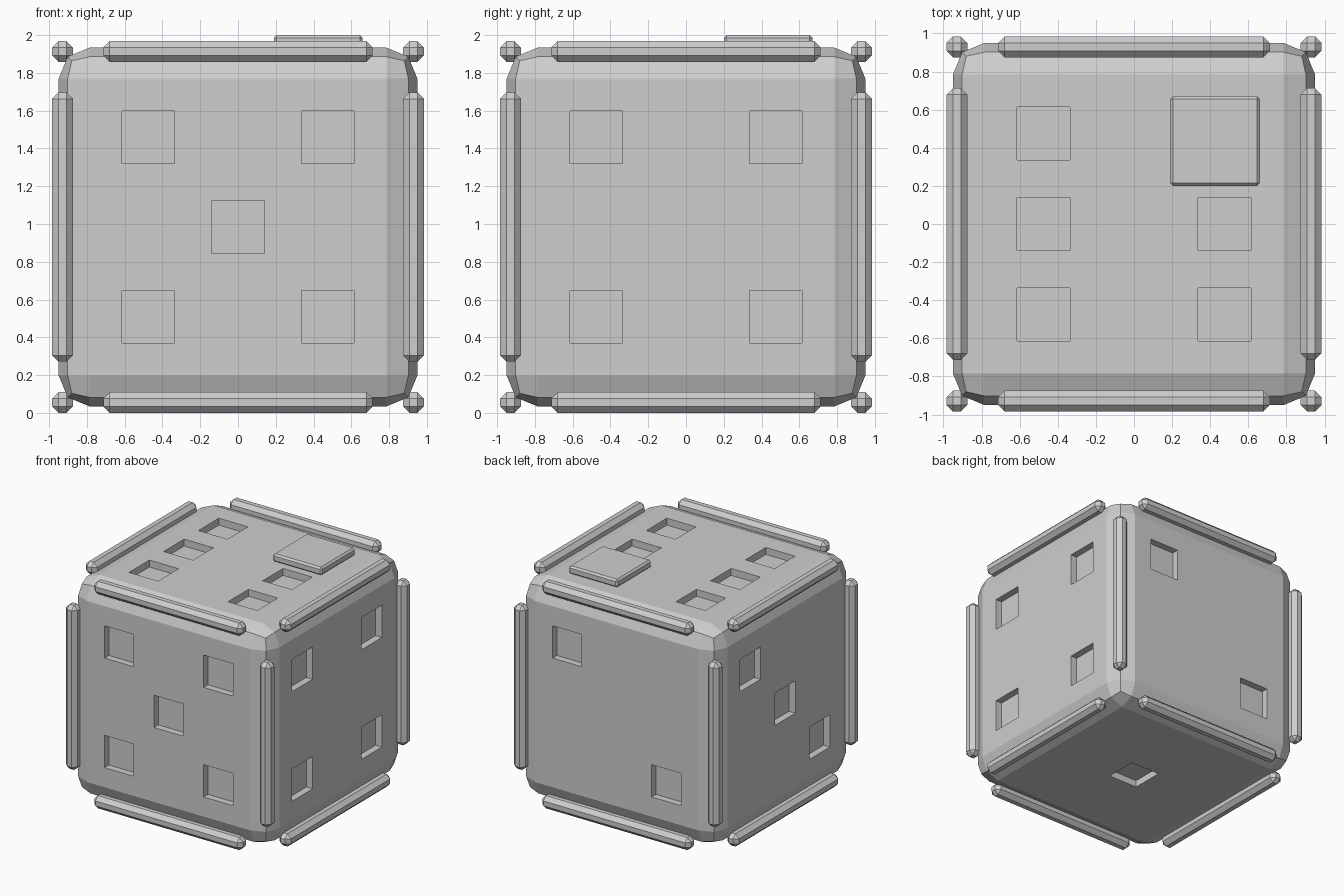
import bpy
import bmesh
from itertools import product
from mathutils import Matrix, Vector

CENTRE = Vector((0, 0, 0.984))
BODY_HALF = 0.95
ROD_HALF = 0.055
ROD_LENGTH = 1.426
ROD_OFFSET = 0.929
PIP = 0.28
PIP_DEPTH = 0.06
SPREAD = 0.475

default_cube = bpy.data.objects.get("Cube")
if default_cube:
    bpy.data.objects.remove(default_cube, do_unlink=True)

grey = bpy.data.materials.new("plain grey")
grey.use_nodes = True
grey.diffuse_color = (0.62, 0.62, 0.62, 1)
grey.node_tree.nodes["Principled BSDF"].inputs["Base Color"].default_value = grey.diffuse_color


def add_box(bm, centre, size):
    bmesh.ops.create_cube(bm, size=1, matrix=Matrix.Translation(centre) @ Matrix.Diagonal((*size, 1)))


def make_object(name, bm):
    mesh = bpy.data.meshes.new(name)
    bm.to_mesh(mesh)
    bm.free()
    mesh.materials.append(grey)
    obj = bpy.data.objects.new(name, mesh)
    bpy.context.collection.objects.link(obj)
    return obj


def bevelled_box(name, centre, size, bevel, segments=1):
    bm = bmesh.new()
    add_box(bm, centre, size)
    bmesh.ops.bevel(bm, geom=bm.edges[:], offset=bevel, segments=segments,
                    profile=0.5, affect='EDGES')
    return make_object(name, bm)


# Rounded die body
body = bevelled_box("die_body", CENTRE, (2 * BODY_HALF,) * 3, 0.165, 2)

# Square pips: outward axis, side, and positions along the two other axes
corners = [(-1, -1), (-1, 1), (1, -1), (1, 1)]
pips = [
    (2, -1, [(0, 0)]),
    (1, 1, [(1, 1), (-1, -1)]),
    (0, -1, [(1, 1), (0, 0), (-1, -1)]),
    (0, 1, corners),
    (1, -1, corners + [(0, 0)]),
    (2, 1, corners + [(-1, 0), (1, 0)]),
]
bm = bmesh.new()
for axis, side, places in pips:
    for place in places:
        position = [SPREAD * p for p in place]
        position.insert(axis, side * BODY_HALF)
        size = [PIP] * 3
        size[axis] = 2 * PIP_DEPTH
        add_box(bm, CENTRE + Vector(position), size)
cutter = make_object("pip_cutter", bm)
cutter.hide_render = True

# Cut the pips into the body and discard the cutter
cut = body.modifiers.new("pips", 'BOOLEAN')
cut.operation = 'DIFFERENCE'
cut.solver = 'EXACT'
cut.object = cutter
bpy.context.view_layer.update()
cut_mesh = bpy.data.meshes.new_from_object(body.evaluated_get(bpy.context.evaluated_depsgraph_get()))
body.modifiers.clear()
body.data = cut_mesh
bpy.data.objects.remove(cutter, do_unlink=True)

# Chamfered rods along the twelve edges
for axis, name in enumerate(("cross", "depth", "upright")):
    for number, signs in enumerate(product((-1, 1), repeat=2), 1):
        position = [ROD_OFFSET * s for s in signs]
        position.insert(axis, 0)
        size = [2 * ROD_HALF] * 3
        size[axis] = ROD_LENGTH
        bevelled_box(f"{name}_edge_rod_{number}", CENTRE + Vector(position), size, 0.034)

# Raised plate over one top pip
bevelled_box("top_plate", Vector((0.425, 0.435, 1.965)), (0.47, 0.47, 0.07), 0.015)
